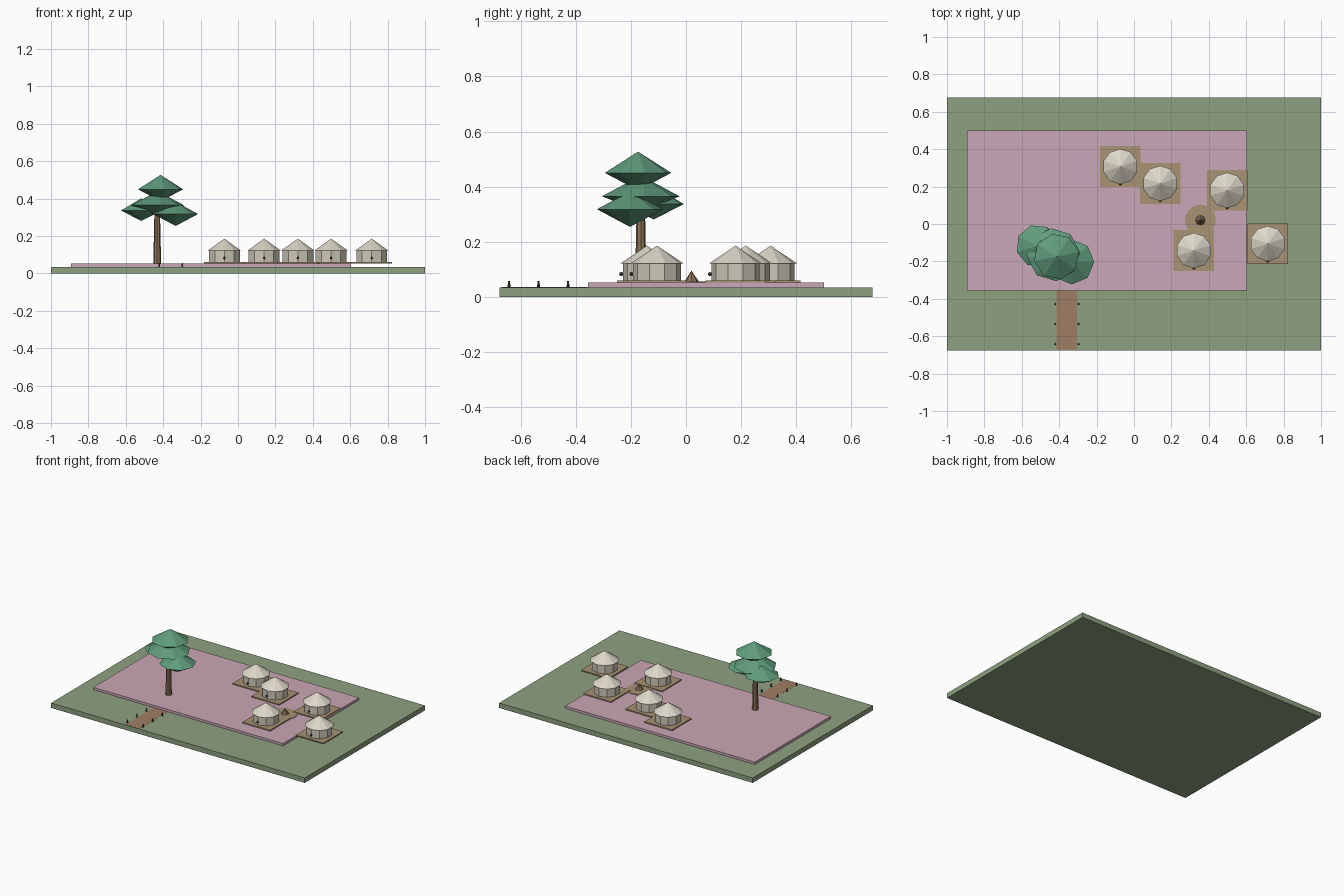
import bpy
from math import radians, pi

cube = bpy.data.objects.get("Cube")
if cube:
    bpy.data.objects.remove(cube, do_unlink=True)


def material(name, rgb):
    """Flat material from 0-255 display values, stored as linear."""
    lin = [((c / 255 + 0.055) / 1.055) ** 2.4 for c in rgb] + [1]
    m = bpy.data.materials.new(name)
    m.use_nodes = True
    m.diffuse_color = lin
    bsdf = m.node_tree.nodes["Principled BSDF"]
    bsdf.inputs["Base Color"].default_value = lin
    bsdf.inputs["Roughness"].default_value = 0.9
    return m


GRASS = material("grass green", (141, 161, 127))
PINK = material("dusty pink", (203, 167, 183))
TAN = material("tan earth", (168, 146, 115))
PATH = material("path brown", (160, 125, 100))
ROOF = material("roof cream", (220, 215, 200))
WALL = material("wall cream", (206, 200, 184))
WOOD = material("bark brown", (140, 112, 88))
LEAF = material("leaf green", (96, 156, 124))
DARK = material("dark wood", (82, 66, 54))


def finish(name, mat):
    ob = bpy.context.object
    ob.name = name
    ob.data.materials.append(mat)
    return ob


def box(name, mat, x0, x1, y0, y1, z0, z1):
    bpy.ops.mesh.primitive_cube_add(
        size=1, location=((x0 + x1) / 2, (y0 + y1) / 2, (z0 + z1) / 2))
    ob = finish(name, mat)
    ob.scale = (x1 - x0, y1 - y0, z1 - z0)
    return ob


def cone(name, mat, x, y, z0, z1, r0, r1, sides, turn=0):
    bpy.ops.mesh.primitive_cone_add(
        vertices=sides, radius1=r0, radius2=r1, depth=z1 - z0,
        location=(x, y, (z0 + z1) / 2), rotation=(0, 0, turn))
    return finish(name, mat)


GROUND_Z, YARD_Z, PAD_Z = 0.035, 0.052, 0.06

# Ground slab and raised yard
box("ground", GRASS, -1, 1, -0.677, 0.677, 0, GROUND_Z)
box("yard", PINK, -0.893, 0.604, -0.355, 0.5, GROUND_Z, YARD_Z)

# Entrance path with a row of posts on both sides
box("path", PATH, -0.415, -0.305, -0.67, -0.357, GROUND_Z - 0.01, GROUND_Z + 0.0006)
for x in (-0.422, -0.297):
    for i in range(3):
        cone("path_post", DARK, x, -0.642 + 0.107 * i,
             GROUND_Z, 0.057, 0.005, 0.004, 6)


# Round huts, each on a square pad with a lantern at the front
def hut(x, y):
    h = 0.109
    box("hut_pad", TAN, x - h, x + h, y - h, y + h, YARD_Z, PAD_Z)
    turn = pi / 2  # ten-sided, with a flat wall towards the front
    turn = turn + radians(18)
    cone("hut_wall", WALL, x, y, PAD_Z, 0.122, 0.087, 0.087, 10, turn)
    cone("hut_roof", ROOF, x, y, 0.122, 0.186, 0.095, 0, 10, turn)
    bpy.ops.mesh.primitive_uv_sphere_add(
        segments=6, ring_count=4, radius=0.0075, location=(x, y - 0.093, 0.083))
    finish("hut_lantern", DARK)


for x, y in ((-0.073, 0.307), (0.14, 0.217), (0.498, 0.18),
             (0.32, -0.142), (0.715, -0.105)):
    hut(x, y)

# Fire place
cone("fire_floor", TAN, 0.355, 0.02, YARD_Z - 0.005, 0.056, 0.084, 0.084, 14)
cone("fire_wood", WOOD, 0.355, 0.02, 0.055, 0.095, 0.027, 0, 8)

# Tree trunk
cone("tree_trunk", WOOD, -0.432, -0.164, YARD_Z, 0.42, 0.021, 0.013, 8)


# Tree crowns: an upper and a lower cone joined at the widest edge
def crown(x, y, z, r, up, down, turn):
    top = cone("tree_crown", LEAF, x, y, z, z + up, r, 0, 8, turn)
    bottom = cone("tree_crown_underside", LEAF, x, y, z - down, z, 0, r, 8, turn)
    for ob in (top, bottom):  # drop the inner caps
        caps = [p for p in ob.data.polygons if len(p.vertices) == 8]
        import bmesh
        bm = bmesh.new()
        bm.from_mesh(ob.data)
        bm.faces.ensure_lookup_table()
        bmesh.ops.delete(bm, geom=[bm.faces[p.index] for p in caps],
                         context="FACES_ONLY")
        bm.to_mesh(ob.data)
        bm.free()


crown(-0.414, -0.174, 0.45, 0.123, 0.077, 0.064, 0.2)
crown(-0.43, -0.164, 0.365, 0.142, 0.075, 0.055, 0.1)
crown(-0.517, -0.117, 0.337, 0.114, 0.065, 0.056, 0.3)
crown(-0.333, -0.203, 0.318, 0.12, 0.065, 0.064, 0.0)
